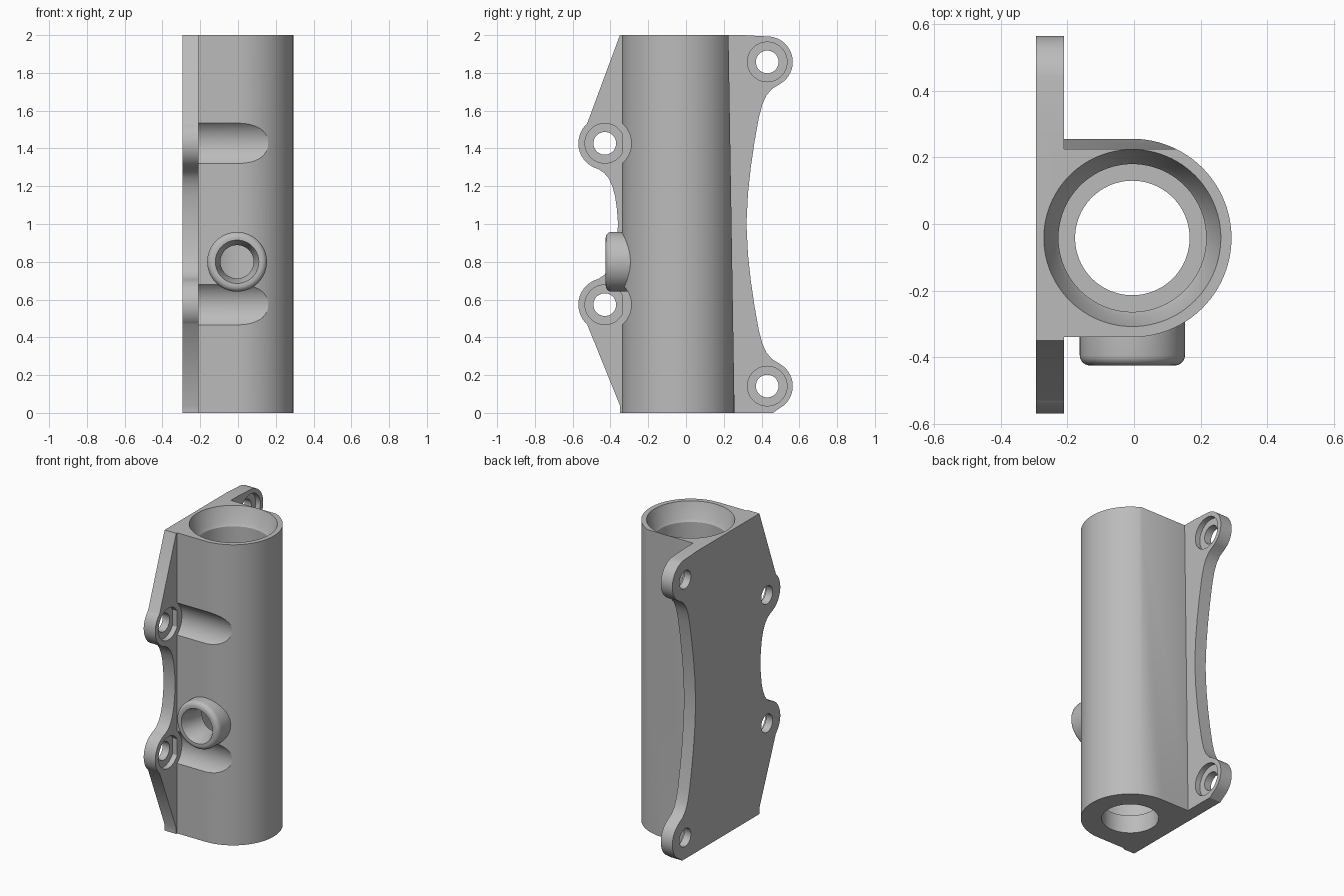
import bpy, bmesh, math
from mathutils import Matrix, Vector

if "Cube" in bpy.data.objects:
    bpy.data.objects.remove(bpy.data.objects["Cube"])

metal = bpy.data.materials.new("cast grey")
metal.use_nodes = True
GREY = (0.5, 0.5, 0.5, 1)
metal.diffuse_color = GREY
metal.node_tree.nodes["Principled BSDF"].inputs["Base Color"].default_value = GREY

CX, CY = -0.005, -0.042          # bore axis
R = 0.298                        # barrel radius
PLATE_OUT, PLATE_IN = -0.295, -0.21


def finish(bm, name):
    bmesh.ops.recalc_face_normals(bm, faces=bm.faces)
    mesh = bpy.data.meshes.new(name)
    bm.to_mesh(mesh)
    bm.free()
    mesh.materials.append(metal)
    obj = bpy.data.objects.new(name, mesh)
    bpy.context.collection.objects.link(obj)
    return obj


def prism(points, direction):
    bm = bmesh.new()
    face = bm.faces.new([bm.verts.new(p) for p in points])
    grown = bmesh.ops.extrude_face_region(bm, geom=[face])
    moved = [v for v in grown["geom"] if isinstance(v, bmesh.types.BMVert)]
    bmesh.ops.translate(bm, verts=moved, vec=direction)
    return bm


def lathe(name, profile, origin, turn=None, steps=64):
    """Spin (radius, height) pairs about z, then turn and place the solid."""
    bm = bmesh.new()
    verts = [bm.verts.new((r, 0, h)) for r, h in profile]
    edges = [bm.edges.new(pair) for pair in zip(verts, verts[1:])]
    bmesh.ops.spin(bm, geom=verts + edges, cent=(0, 0, 0), axis=(0, 0, 1),
                   angle=math.tau, steps=steps)
    bmesh.ops.remove_doubles(bm, verts=bm.verts, dist=1e-5)
    place = Matrix.Translation(origin)
    if turn:
        place = place @ Matrix.Rotation(math.pi / 2, 4, turn)
    bmesh.ops.transform(bm, matrix=place, verts=bm.verts)
    return finish(bm, name)


def combine(target, tool, operation):
    mod = target.modifiers.new("join", "BOOLEAN")
    mod.operation, mod.solver, mod.object = operation, "EXACT", tool
    bpy.context.view_layer.objects.active = target
    bpy.ops.object.modifier_apply(modifier=mod.name)
    bpy.data.objects.remove(tool)


def arc(cx, cy, r, start, end, steps=24):
    angles = [math.radians(start + (end - start) * i / steps) for i in range(steps + 1)]
    return [(cx + r * math.cos(a), cy + r * math.sin(a)) for a in angles]


def flip(points):
    return [(y, 2 - z) for y, z in reversed(points)]


# Barrel: round on the left, squared off toward the plate
section = arc(CX, CY, R, -90, 90, 48) + [(-0.25, CY + R), (-0.25, CY - R)]
bm = prism([(x, y, 0) for x, y in section], (0, 0, 2))
# Drafted flat along the back
cut = bmesh.ops.bisect_plane(bm, geom=bm.verts[:] + bm.edges[:] + bm.faces[:],
                             plane_co=(0, 0.257, 0), plane_no=Vector((0, 1, 0.016)).normalized(),
                             clear_outer=True)
bmesh.ops.holes_fill(bm, edges=[e for e in bm.edges if e.is_boundary], sides=0)
housing = finish(bm, "cylinder_housing")

# Bolt head clearance scoops across the front of the barrel
FRONT_BOLTS = [(-0.43, 0.573), (-0.43, 1.427)]
BACK_BOLTS = [(0.43, 0.142), (0.43, 1.858)]
for y, z in FRONT_BOLTS:
    scoop = lathe("scoop_cutter", [(0, PLATE_IN), (0.14, PLATE_IN), (0.14, 0.4), (0, 0.4)],
                  (0, y, z), "Y")
    combine(housing, scoop, "DIFFERENCE")

# Mounting plate outline: front edge going up, then back edge going down
front_half = arc(-0.43, 0.573, 0.14, 228, 105) + [
    (-0.435, 0.728), (-0.41, 0.757), (-0.39, 0.80), (-0.376, 0.85), (-0.366, 0.92)]
back_half = arc(0.43, 1.858, 0.135, 85, -58) + [
    (0.455, 1.715), (0.425, 1.68), (0.403, 1.63), (0.385, 1.56),
    (0.362, 1.43), (0.343, 1.30), (0.328, 1.16)]
back_low = [p for p in flip(back_half) if not (p[0] < 0.51 and p[1] < 0.045)]
outline = ([(-0.35, 0), (-0.35, 0.04)] + front_half + [(-0.36, 1)] + flip(front_half)
           + [(-0.35, 2), (0.3, 2)] + back_half + [(0.32, 1)] + back_low + [(0.46, 0)])
plate = finish(prism([(PLATE_OUT, y, z) for y, z in outline],
                     (PLATE_IN - PLATE_OUT, 0, 0)), "mounting_plate")

# Counterbored bolt holes
for y, z in FRONT_BOLTS + BACK_BOLTS:
    hole = lathe("bolt_hole_cutter", [(0, -0.32), (0.06, -0.32), (0.06, -0.245),
                                      (0.105, -0.245), (0.105, -0.19), (0, -0.19)],
                 (0, y, z), "Y", 48)
    combine(plate, hole, "DIFFERENCE")
combine(housing, plate, "UNION")

# Front port with a rounded rim
PORT = (CX, 0, 0.8)
rim = arc(0.128, 0.395, 0.03, 0, 90, 6)
port = lathe("front_port", [(0, 0.24), (0.158, 0.24)] + rim + [(0, 0.425)], PORT, "X")
combine(housing, port, "UNION")

# Stepped main bore and port bore
bore = lathe("bore_cutter", [(0, -0.02), (0.172, -0.02), (0.172, 0.12), (0.222, 0.12),
                             (0.222, 1.88), (0.235, 1.9), (0.266, 2), (0.266, 2.02), (0, 2.02)],
             (CX, CY, 0), steps=96)
combine(housing, bore, "DIFFERENCE")
port_bore = lathe("port_bore_cutter", [(0, 0.12), (0.088, 0.12), (0.088, 0.35),
                                       (0.115, 0.425), (0.115, 0.45), (0, 0.45)], PORT, "X")
combine(housing, port_bore, "DIFFERENCE")

# Smooth curved walls, crisp machined edges
bpy.ops.object.select_all(action="DESELECT")
housing.select_set(True)
bpy.context.view_layer.objects.active = housing
bpy.ops.object.shade_smooth_by_angle(angle=math.radians(30))
